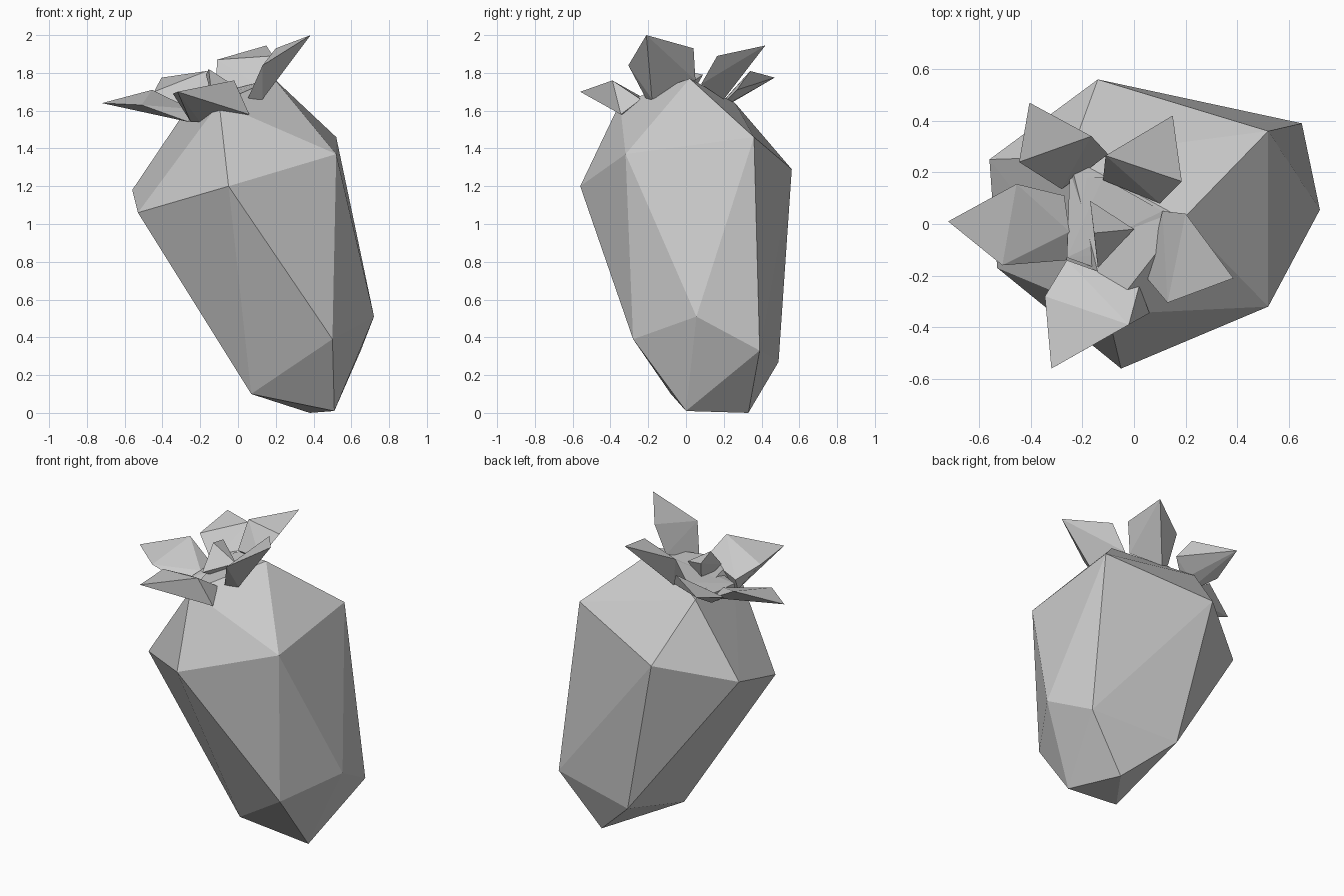
import bpy, bmesh


def hull(name, points):
    """Flat-faced convex solid through a few corner points."""
    bm = bmesh.new()
    for p in points:
        bm.verts.new(p)
    res = bmesh.ops.convex_hull(bm, input=bm.verts[:])
    junk = [g for g in res["geom_interior"] + res["geom_unused"]
            if isinstance(g, bmesh.types.BMVert) and g.is_valid]
    bmesh.ops.delete(bm, geom=list(set(junk)), context='VERTS')
    bmesh.ops.recalc_face_normals(bm, faces=bm.faces[:])
    mesh = bpy.data.meshes.new(name)
    bm.to_mesh(mesh)
    bm.free()
    ob = bpy.data.objects.new(name, mesh)
    bpy.context.collection.objects.link(ob)
    return ob


def leaf(name, tip, mids, inner, base):
    """Folded leaf: top from inner edge over the middle to the tip, keel below."""
    return hull(name, [tip, *mids, *inner, *base])


# Faceted fruit body: foot, lower belt, shoulders, top
foot = [(0.51, 0.0, 0.01), (0.38, 0.33, 0.0), (0.07, -0.08, 0.10)]
belt = [(0.50, -0.28, 0.39), (0.72, 0.055, 0.51), (0.65, 0.39, 0.33), (0.08, 0.49, 0.27)]
shoulders = [(-0.05, -0.56, 1.20), (0.52, -0.32, 1.37), (0.52, 0.36, 1.46),
             (-0.14, 0.56, 1.29), (-0.56, 0.25, 1.18), (-0.53, -0.17, 1.06)]
top = [(0.19, 0.02, 1.77), (-0.25, 0.26, 1.64), (-0.10, -0.35, 1.64)]
hull("fruit_body", foot + belt + shoulders + top)

# Five leaves around the crown
leaf("leaf_left", (-0.72, 0.01, 1.64),
     [(-0.455, 0.155, 1.71), (-0.51, -0.16, 1.63)],
     [(-0.27, 0.11, 1.60), (-0.25, -0.03, 1.61)],
     [(-0.26, -0.14, 1.54)])
leaf("leaf_front", (-0.32, -0.56, 1.70),
     [(-0.345, -0.28, 1.69), (-0.02, -0.39, 1.76)],
     [(-0.26, -0.14, 1.62), (0.02, -0.24, 1.66)],
     [(0.06, -0.345, 1.58), (-0.25, -0.18, 1.54), (-0.20, -0.20, 1.54)])
leaf("leaf_right", (0.385, -0.21, 2.0),
     [(0.13, -0.305, 1.84), (0.20, 0.04, 1.93)],
     [(0.11, 0.05, 1.76), (0.09, -0.10, 1.71)],
     [(0.05, -0.21, 1.66), (0.13, -0.18, 1.66)])
leaf("leaf_back_right", (0.15, 0.42, 1.945),
     [(0.185, 0.165, 1.89), (-0.11, 0.265, 1.87)],
     [(0.10, 0.08, 1.74), (-0.12, 0.17, 1.70)],
     [(-0.05, 0.20, 1.66)])
leaf("leaf_back_left", (-0.405, 0.47, 1.775),
     [(-0.445, 0.24, 1.70), (-0.165, 0.34, 1.81)],
     [(-0.10, 0.27, 1.71), (-0.23, 0.23, 1.64)],
     [(-0.28, 0.135, 1.58)])

# Crown disc joining the leaves, and the small stalk in its middle
rim = [(-0.26, -0.13, 1.60), (0.02, -0.23, 1.64), (0.09, -0.10, 1.70),
       (0.11, 0.05, 1.75), (-0.12, 0.18, 1.69), (-0.25, 0.18, 1.62)]
hull("crown", rim + [(x, y, z - 0.06) for x, y, z in rim])
hull("stalk", [(-0.17, 0.09, 1.79), (0.0, -0.02, 1.72), (-0.14, -0.17, 1.68),
               (-0.155, -0.035, 1.82), (-0.10, -0.02, 1.60)])
